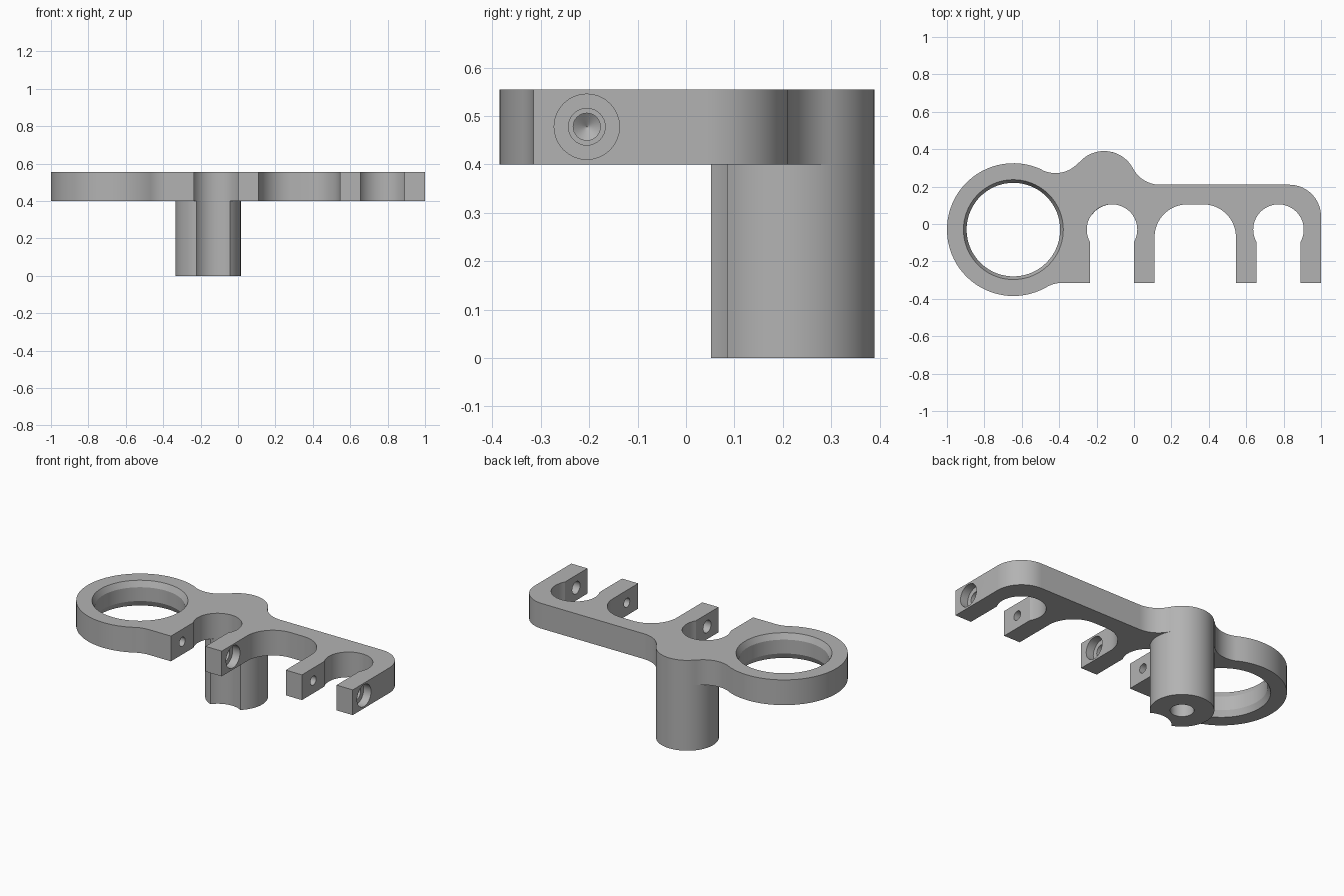
import bpy, bmesh
from math import sin, cos, radians, pi, ceil
from mathutils import Matrix

if "Cube" in bpy.data.objects:
    bpy.data.objects.remove(bpy.data.objects["Cube"])

grey = bpy.data.materials.new("plain grey")
grey.use_nodes = True
colour = (0.45, 0.45, 0.45, 1)
grey.diffuse_color = colour
grey.node_tree.nodes["Principled BSDF"].inputs["Base Color"].default_value = colour

BASE, TOP, END = 0.40, 0.555, -0.315   # plate bottom, plate top, finger tips
RING, POST = (-0.645, -0.03), (-0.16, 0.215)
SLOTS = [(-0.1175, -0.03), (0.7725, -0.03)]
SLOT_R, POST_R, FILLET = 0.135, 0.175, 0.163


def arc(centre, r, a, b):
    n = max(4, ceil(abs(b - a) / 5))
    angles = [radians(a + (b - a) * i / n) for i in range(n + 1)]
    return [(centre[0] + r * cos(t), centre[1] + r * sin(t)) for t in angles]


def add_object(name, bm):
    bmesh.ops.recalc_face_normals(bm, faces=bm.faces[:])
    mesh = bpy.data.meshes.new(name)
    bm.to_mesh(mesh)
    bm.free()
    mesh.materials.append(grey)
    obj = bpy.data.objects.new(name, mesh)
    bpy.context.collection.objects.link(obj)
    return obj


def extrude(name, outline, z0, z1):
    bm = bmesh.new()
    face = bm.faces.new([bm.verts.new((x, y, z0)) for x, y in outline])
    result = bmesh.ops.extrude_face_region(bm, geom=[face])
    verts = [v for v in result["geom"] if isinstance(v, bmesh.types.BMVert)]
    bmesh.ops.translate(bm, verts=verts, vec=(0, 0, z1 - z0))
    return add_object(name, bm)


def revolve(name, profile, matrix, n=64):
    """Solid of revolution from (radius, height) pairs."""
    bm = bmesh.new()
    rings = [[bm.verts.new((r * cos(2 * pi * i / n), r * sin(2 * pi * i / n), h))
              for i in range(n)] for r, h in profile]
    for low, high in zip(rings, rings[1:]):
        for i in range(n):
            j = (i + 1) % n
            bm.faces.new((low[i], low[j], high[j], high[i]))
    bm.faces.new(rings[0])
    bm.faces.new(rings[-1])
    bm.transform(matrix)
    obj = add_object(name, bm)
    obj.hide_render = True
    return obj


def cut(obj, cutter):
    bpy.context.view_layer.objects.active = obj
    mod = obj.modifiers.new("cut", "BOOLEAN")
    mod.operation, mod.solver, mod.object = "DIFFERENCE", "EXACT", cutter
    bpy.ops.object.modifier_apply(modifier=mod.name)
    bpy.data.objects.remove(cutter)


def finger_slot(centre):
    # Keyhole slot, walked from its right leg to its left leg
    half = SLOT_R * cos(radians(29.5))
    return ([(centre[0] + half, END)] + arc(centre, SLOT_R, -29.5, 209.5)
            + [(centre[0] - half, END)])


# Clamp plate outline: ring, post boss, back edge, then the fingers
outline = arc(RING, 0.355, 300, 64.2)
outline += arc((-0.42, 0.435), FILLET, 244.2, 319.8)
outline += arc(POST, POST_R, 139.8, 27.9)
outline += arc((0.139, 0.373), FILLET, 207.9, 270)
outline += arc((0.83, 0.04), 0.17, 90, 0) + [(1, END)]
outline += finger_slot(SLOTS[1])
outline += [(0.545, END)] + arc((0.37, -0.07), 0.175, 0, 90)
outline += arc((0.285, -0.07), 0.175, 90, 180) + [(0.11, END)]
outline += finger_slot(SLOTS[0])
outline += arc((-0.385, END - FILLET), FILLET, 90, 120)
plate = extrude("clamp_plate", outline, BASE, TOP)

# Ring bore, chamfered at both rims
bore = [(0.287, BASE - 0.04), (0.267, BASE), (0.25, BASE + 0.035),
        (0.25, TOP - 0.035), (0.267, TOP), (0.287, TOP + 0.04)]
cut(plate, revolve("ring_bore", bore, Matrix.Translation((*RING, 0)), 96))

# Screw holes along x: blind and through pilots, then counterbored clearance holes
holes = [
    [(0.001, -0.405), (0.028, -0.385), (0.028, -0.15)],
    [(0.038, -0.05), (0.038, 0.06), (0.0675, 0.06), (0.0675, 0.14)],
    [(0.028, 0.5), (0.028, 0.7)],
    [(0.038, 0.84), (0.038, 0.95), (0.0675, 0.95), (0.0675, 1.05)],
]
along_x = Matrix.Translation((0, -0.205, 0.478)) @ Matrix.Rotation(pi / 2, 4, "Y")
for profile in holes:
    cut(plate, revolve("screw_hole", profile, along_x, 32))

# Mounting post with the first slot's round notch and a blind hole underneath
post_outline = arc(POST, POST_R, -48.1, 249.1)
post_outline += arc((-0.115, -0.03), SLOT_R, 142.8, 57.8)[1:-1]
post = extrude("mounting_post", post_outline, 0, BASE)
cut(post, revolve("post_hole", [(0.065, -0.1), (0.065, 0.3), (0.001, 0.335)],
                  Matrix.Translation((*POST, 0)), 48))

# Smooth round walls, keep crisp edges
for obj in (plate, post):
    bpy.ops.object.select_all(action="DESELECT")
    obj.select_set(True)
    bpy.context.view_layer.objects.active = obj
    bpy.ops.object.shade_smooth_by_angle(angle=radians(20))
